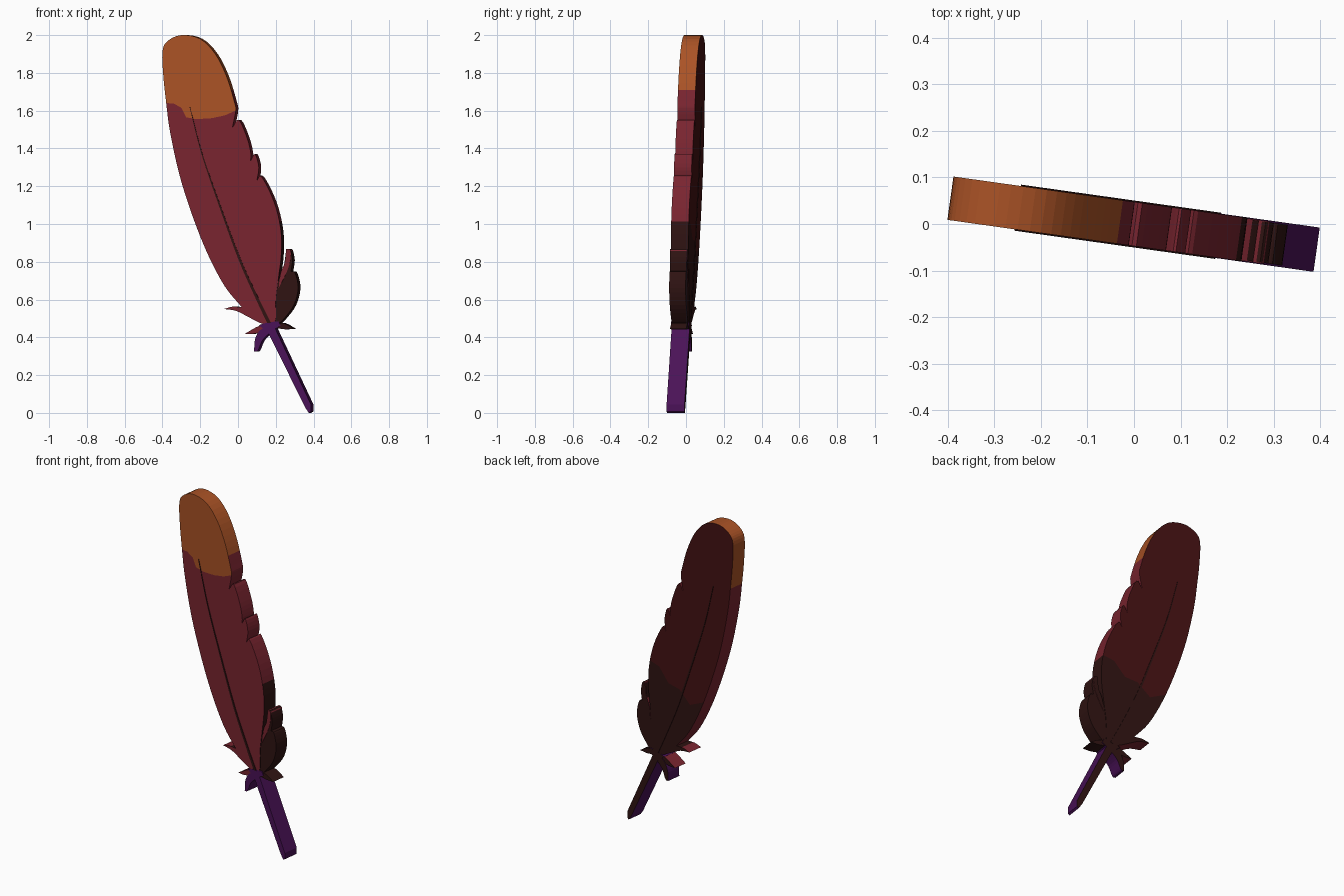
import bpy, bmesh, math
from mathutils import Vector

if "Cube" in bpy.data.objects:
    bpy.data.objects.remove(bpy.data.objects["Cube"])

ANG = math.radians(8.0)      # the whole slab is turned slightly about z
T = 0.094                    # slab thickness
C, S = math.cos(ANG), math.sin(ANG)


def material(name, col):
    m = bpy.data.materials.new(name)
    m.diffuse_color = (*col, 1)
    m.use_nodes = True
    m.node_tree.nodes["Principled BSDF"].inputs["Base Color"].default_value = m.diffuse_color
    return m


MATS = [material("orange", (0.40, 0.085, 0.019)),
        material("red", (0.19, 0.018, 0.029)),
        material("purple", (0.068, 0.006, 0.095)),
        material("dark brown", (0.028, 0.0065, 0.006)),
        material("dark maroon", (0.058, 0.0056, 0.0065))]
ORANGE, RED, PURPLE, BROWN, MAROON = range(5)


def place(x, z, v):
    """Front-view x,z and depth v -> turned world position."""
    u = (x + S * T / 2) / C
    return Vector((u * C + v * S, -u * S + v * C, z))


def smooth(segments, n=4):
    """Catmull-Rom through each segment, sharp corners where segments meet."""
    out = []
    for seg in segments:
        p = [Vector(q) for q in seg]
        p = [2 * p[0] - p[1]] + p + [2 * p[-1] - p[-2]]
        for i in range(1, len(p) - 2):
            a, b, c, d = p[i - 1:i + 3]
            for k in range(n):
                t = k / n
                out.append(0.5 * (2 * b + (c - a) * t + (2 * a - 5 * b + 4 * c - d) * t * t
                                  + (3 * b - a - 3 * c + d) * t ** 3))
        out.append(p[-2])
    clean = []
    for q in out:
        if not clean or (q - clean[-1]).length > 1e-4:
            clean.append(q)
    if (clean[0] - clean[-1]).length < 1e-4:
        clean.pop()
    return clean


def slab(name, pts, thick, rule, front_cut=None, back_cut=None):
    """Extrude an outline; optional curved cuts divide front and back faces."""
    bm = bmesh.new()
    rings = [[bm.verts.new(place(p[0], p[1], v)) for p in pts] for v in (-thick / 2, thick / 2)]
    n = len(pts)
    for i in range(n):
        j = (i + 1) % n
        bm.faces.new((rings[0][i], rings[0][j], rings[1][j], rings[1][i]))
    for ring, cut, v in ((rings[0], front_cut, -thick / 2), (rings[1], back_cut, thick / 2)):
        f = bm.faces.new(ring)
        if cut:
            near = [min(range(n), key=lambda i: (Vector(pts[i]) - Vector(e)).length)
                    for e in (cut[0], cut[-1])]
            bmesh.utils.face_split(f, ring[near[0]], ring[near[1]],
                                   coords=[place(x, z, v) for x, z in cut[1:-1]])
    bmesh.ops.recalc_face_normals(bm, faces=bm.faces[:])
    back = Vector((S, C, 0))
    for f in bm.faces:
        d = f.normal.dot(back)
        side = "back" if d > 0.9 else "front" if d < -0.9 else "edge"
        f.material_index = rule(side, f)
    bmesh.ops.triangulate(bm, faces=[f for f in bm.faces if len(f.verts) > 4],
                          ngon_method='EAR_CLIP')
    me = bpy.data.meshes.new(name)
    bm.to_mesh(me)
    bm.free()
    for m in MATS:
        me.materials.append(m)
    ob = bpy.data.objects.new(name, me)
    bpy.context.collection.objects.link(ob)
    return ob


def plain(col):
    return lambda side, f: BROWN if side == "back" else col


# main vane with stepped barbs on the right
def vane_rule(side, f):
    top = max(v.co.z for v in f.verts)
    z = f.calc_center_median().z
    if side == "front":
        return ORANGE if top > 1.9 else RED
    if side == "back":
        return MAROON if top > 1.5 else BROWN
    if f.normal.x > 0 and z < 1.02:
        return BROWN
    return ORANGE if z > (1.7 if f.normal.x > 0 else 1.64) else RED


vane = smooth([
    [(0.18, 0.46), (0.12, 0.475), (0.06, 0.505), (-0.01, 0.54), (-0.075, 0.55)],
    [(-0.075, 0.55), (-0.03, 0.562), (0.02, 0.56)],
    [(0.02, 0.56), (-0.07, 0.67), (-0.16, 0.84), (-0.24, 1.04), (-0.31, 1.26), (-0.36, 1.49),
     (-0.38, 1.64), (-0.395, 1.78), (-0.40, 1.91), (-0.375, 1.967), (-0.30, 2.0), (-0.20, 1.98),
     (-0.12, 1.90), (-0.06, 1.78), (-0.02, 1.65), (-0.012, 1.60), (-0.03, 1.51)],
    [(-0.03, 1.51), (0.005, 1.55), (0.05, 1.45), (0.068, 1.37), (0.065, 1.33)],
    [(0.065, 1.33), (0.09, 1.37), (0.11, 1.30), (0.10, 1.23)],
    [(0.10, 1.23), (0.125, 1.25), (0.19, 1.12), (0.225, 0.98), (0.23, 0.85), (0.215, 0.72),
     (0.20, 0.60), (0.20, 0.50), (0.18, 0.46)]])
slab("vane", vane, T, vane_rule,
     front_cut=[(-0.38, 1.64), (-0.34, 1.638), (-0.30, 1.615), (-0.275, 1.565), (-0.22, 1.555),
                (-0.14, 1.56), (-0.07, 1.575), (-0.012, 1.60)],
     back_cut=[(-0.18, 0.88), (-0.08, 0.84), (0.0, 0.91), (0.08, 0.92), (0.15, 1.0), (0.225, 1.03)])

# dark downy barbs on the right
slab("down_right", smooth([
    [(0.17, 0.46), (0.18, 0.60), (0.205, 0.68), (0.24, 0.77), (0.255, 0.865)],
    [(0.255, 0.865), (0.275, 0.865), (0.288, 0.81), (0.28, 0.75)],
    [(0.28, 0.75), (0.302, 0.74), (0.318, 0.66), (0.295, 0.57), (0.24, 0.495), (0.20, 0.46)]]),
    T - 0.006, plain(BROWN))
slab("red_barb", smooth([
    [(0.215, 0.66), (0.225, 0.74), (0.25, 0.80), (0.255, 0.868)],
    [(0.255, 0.868), (0.278, 0.86), (0.275, 0.80), (0.255, 0.74), (0.215, 0.66)]]),
    T - 0.002, plain(RED))

# small tufts around the base
slab("tuft_right", smooth([
    [(0.18, 0.475), (0.24, 0.475), (0.295, 0.445)],
    [(0.295, 0.445), (0.24, 0.443), (0.18, 0.455)]]), T - 0.008, plain(BROWN))
slab("tuft_left", smooth([
    [(0.17, 0.47), (0.11, 0.46), (0.035, 0.418)],
    [(0.035, 0.418), (0.09, 0.42), (0.17, 0.445)]]), T - 0.008, plain(RED))
slab("tuft_lower", smooth([
    [(0.18, 0.46), (0.12, 0.44), (0.09, 0.39), (0.085, 0.325)],
    [(0.085, 0.325), (0.105, 0.33), (0.13, 0.385), (0.175, 0.43)]]), T - 0.004, plain(PURPLE))

# quill with a flared collar at the top
slab("quill", [(0.355, 0.03), (0.375, 0.0), (0.386, 0.008), (0.386, 0.045), (0.198, 0.445),
               (0.225, 0.462), (0.215, 0.485), (0.16, 0.48), (0.11, 0.465), (0.16, 0.425)],
     T + 0.002, plain(PURPLE))

# central shaft, a tapered ridge on both faces
path = smooth([[(0.165, 0.475), (0.10, 0.61), (0.01, 0.81), (-0.09, 1.08),
                (-0.19, 1.37), (-0.255, 1.62)]])
left, right = [], []
for i, p in enumerate(path):
    w = 0.009 * (1 - i / len(path)) + 0.001
    left.append(p - Vector((w, 0)))
    right.append(p + Vector((w, 0)))
slab("shaft", left + right[::-1], T + 0.006, plain(BROWN))
